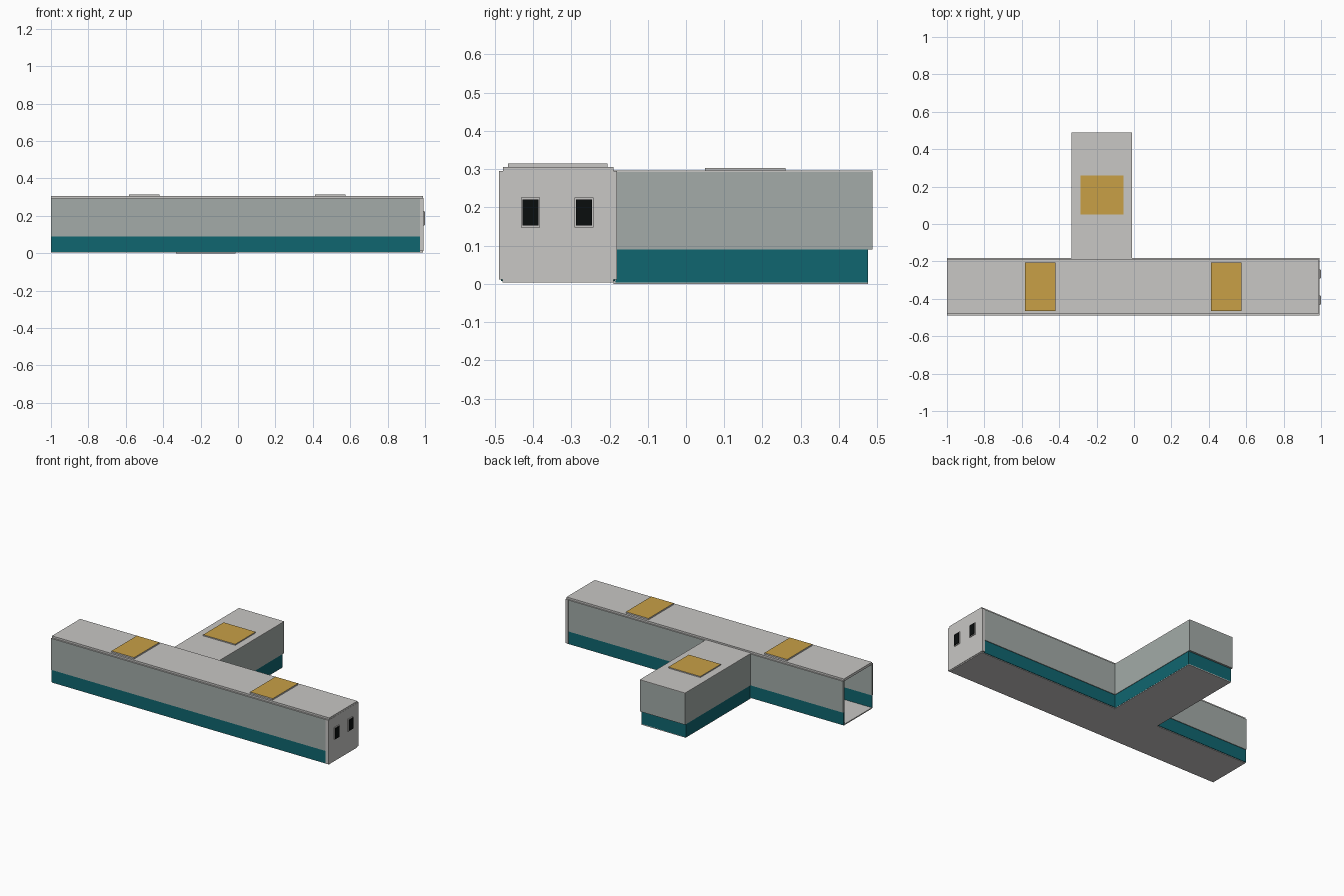
import bpy

if "Cube" in bpy.data.objects:
    bpy.data.objects.remove(bpy.data.objects["Cube"])


def material(name, r, g, b):
    m = bpy.data.materials.new(name)
    m.diffuse_color = (r, g, b, 1)
    m.use_nodes = True
    m.node_tree.nodes["Principled BSDF"].inputs["Base Color"].default_value = m.diffuse_color
    return m


LIGHT = material("light grey", 0.58, 0.57, 0.555)
WALL = material("wall grey", 0.366, 0.407, 0.392)
TEAL = material("teal", 0.005, 0.133, 0.162)
GOLD = material("gold", 0.578, 0.352, 0.061)
BLACK = material("window black", 0.003, 0.004, 0.004)


def box(name, x, y, z, mat, top_mat=None):
    """Box from (min, max) ranges; optional other colour on the top face."""
    v = [(a, b, c) for a in x for b in y for c in z]
    f = [(0, 1, 3, 2), (4, 6, 7, 5), (0, 4, 5, 1), (2, 3, 7, 6), (0, 2, 6, 4), (1, 5, 7, 3)]
    me = bpy.data.meshes.new(name)
    me.from_pydata(v, [], f)
    me.materials.append(mat)
    if top_mat:
        me.materials.append(top_mat)
        for p in me.polygons:
            p.material_index = 1 if p.normal.z > 0.5 else 0
    ob = bpy.data.objects.new(name, me)
    bpy.context.collection.objects.link(ob)
    return ob


BX0, BX1 = -0.335, -0.01        # branch width
ZS, ZT = 0.09, 0.296            # skirting top, wall top

# Main corridor: floor, roof and end wall (the left end stays open)
box("main_floor", (-1, 0.988), (-0.48, -0.19), (0.004, 0.011), LIGHT)
box("main_roof", (-1, 0.99), (-0.478, -0.19), (0.29, 0.306), LIGHT)
box("end_wall", (0.972, 0.991), (-0.489, -0.181), (0.011, ZT - 0.001), LIGHT)

# Main corridor walls; the back one is split around the branch opening
for name, x0, x1, y0, y1 in (
    ("front", -1, 0.99, -0.488, -0.476),
    ("back_left", -1, BX0 + 0.01, -0.194, -0.182),
    ("back_right", BX1 - 0.01, 0.99, -0.194, -0.182),
):
    box(name + "_upper_wall", (x0, x1), (y0, y1), (ZS, ZT - 0.002), WALL, LIGHT)
    inset = 0.004
    ya, yb = (y0 + inset, y1) if name == "front" else (y0, y1 - inset)
    box(name + "_skirting", (x0, min(x1, 0.972)), (ya, yb), (0.008, ZS), TEAL)

# Branch corridor floor and roof
box("branch_floor", (BX0 + 0.004, BX1 - 0.004), (-0.19, 0.476), (0.0, 0.006), LIGHT)
box("branch_roof", (BX0, BX1), (-0.19, 0.488), (ZT - 0.004, ZT), LIGHT)

# Branch side walls
for name, x0, x1, s in (("left", BX0, BX0 + 0.01, 1), ("right", BX1 - 0.01, BX1, -1)):
    box("branch_%s_upper_wall" % name, (x0, x1), (-0.184, 0.488), (ZS, ZT - 0.004), WALL)
    xa, xb = (x0 + 0.003, x1) if s > 0 else (x0, x1 - 0.003)
    box("branch_%s_skirting" % name, (xa, xb), (-0.184, 0.476), (0.004, ZS), TEAL)

# Branch end wall, with the skirting set back
box("branch_end_upper_wall", (BX0 + 0.01, BX1 - 0.01), (0.474, 0.488), (ZS, ZT - 0.004), WALL)
box("branch_end_skirting", (BX0 + 0.01, BX1 - 0.01), (0.464, 0.476), (0.004, ZS), TEAL)

# Roof hatches with gold tops
box("roof_hatch_left", (-0.582, -0.42), (-0.465, -0.205), (0.304, 0.315), LIGHT, GOLD)
box("roof_hatch_right", (0.413, 0.575), (-0.465, -0.205), (0.304, 0.315), LIGHT, GOLD)
box("branch_roof_hatch", (-0.285, -0.055), (0.05, 0.26), (0.294, 0.303), LIGHT, GOLD)

# End windows: thin frame and dark pane
for name, yc in (("front", -0.407), ("back", -0.267)):
    box(name + "_window_frame", (0.989, 0.996), (yc - 0.025, yc + 0.025), (0.148, 0.226), LIGHT)
    box(name + "_window_pane", (0.992, 1.0), (yc - 0.021, yc + 0.021), (0.152, 0.221), BLACK)
